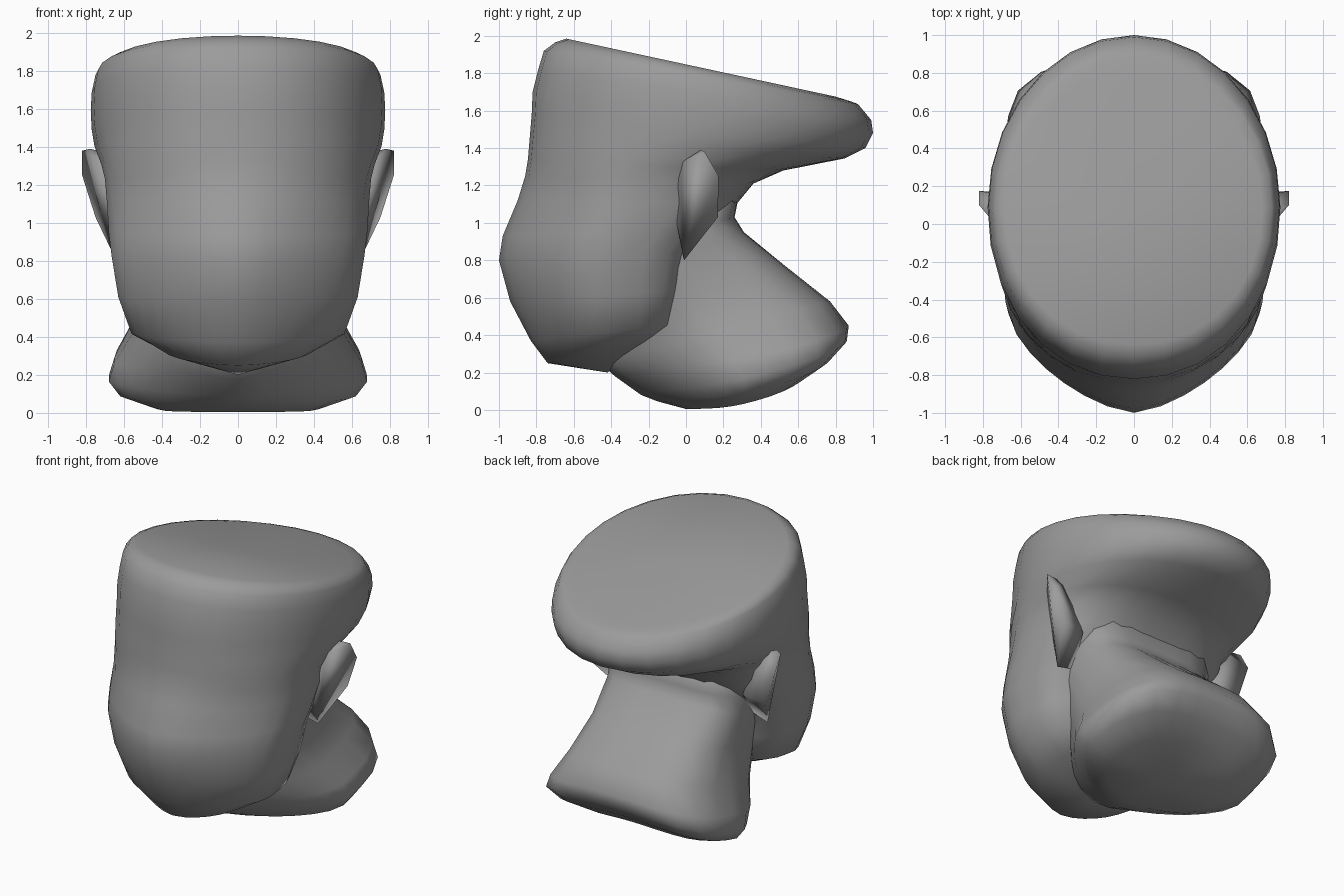
import bpy, bmesh
from math import sin, cos, pi

SEG = 28
grey = bpy.data.materials.new("dark_grey")
grey.diffuse_color = (0.33, 0.33, 0.33, 1)


def ring(yf, zf, yb, zb, w, nf, nb, sag=0.0):
    """Tilted superellipse from a front (y, z) to a back (y, z) point, half width w."""
    pts = []
    for i in range(SEG):
        a = 2 * pi * i / SEG
        c, s = cos(a), sin(a)
        n = nf if c > 0 else nb
        r = (abs(c) ** n + abs(s) ** n) ** (-1 / n)
        c, s = c * r, s * r
        t = (1 - c) / 2
        pts.append((w * s, yf + (yb - yf) * t, zf + (zb - zf) * t - sag * s * s))
    return pts


def finish(name, bm):
    bmesh.ops.recalc_face_normals(bm, faces=bm.faces)
    me = bpy.data.meshes.new(name)
    bm.to_mesh(me)
    bm.free()
    for p in me.polygons:
        p.use_smooth = True
    me.materials.append(grey)
    ob = bpy.data.objects.new(name, me)
    bpy.context.collection.objects.link(ob)
    return ob


def loft(name, rows, first, last):
    """Skin the rings and close each end with a fan to a centre point."""
    bm = bmesh.new()
    loops = [[bm.verts.new(p) for p in ring(*r)] for r in rows]
    for a, b in zip(loops, loops[1:]):
        for i in range(SEG):
            j = (i + 1) % SEG
            bm.faces.new((a[i], a[j], b[j], b[i]))
    for lp, (y, z) in ((loops[0], first), (loops[-1], last)):
        c = bm.verts.new((0, y, z))
        for i in range(SEG):
            bm.faces.new((lp[i], lp[(i + 1) % SEG], c))
    return finish(name, bm)


# Head: chin and jaw up to the overhanging skull and slanted flat top
loft("head", [
    (-0.74, 0.25, -0.10, 0.39, 0.38, 1.7, 3),
    (-0.83, 0.37, -0.04, 0.46, 0.56, 1.6, 4),
    (-0.94, 0.58, 0.00, 0.64, 0.63, 1.5, 4),
    (-1.00, 0.80, 0.05, 0.85, 0.665, 1.5, 4),
    (-0.98, 0.93, 0.15, 0.96, 0.68, 1.55, 3.6),
    (-0.90, 1.12, 0.27, 1.10, 0.69, 1.7, 3.2),
    (-0.86, 1.25, 0.36, 1.21, 0.70, 1.85, 2.8),
    (-0.845, 1.34, 0.52, 1.28, 0.72, 2, 2.5),
    (-0.835, 1.46, 0.85, 1.345, 0.755, 2.1, 2.1),
    (-0.825, 1.58, 0.96, 1.40, 0.77, 2.1, 2),
    (-0.82, 1.70, 1.00, 1.48, 0.775, 2.1, 2),
    (-0.79, 1.82, 0.99, 1.55, 0.77, 2.1, 2),
    (-0.76, 1.92, 0.92, 1.635, 0.75, 2.1, 2),
    (-0.70, 1.965, 0.88, 1.65, 0.73, 2.1, 2),
    (-0.64, 1.985, 0.80, 1.675, 0.68, 2.1, 2),
], (-0.42, 0.20), (0.08, 1.83))

# Neck: leans back, tapers to the throat and flares to a rounded base
loft("neck", [
    (-0.45, 1.20, 0.29, 1.18, 0.52, 1.5, 4),
    (-0.45, 0.85, 0.26, 1.03, 0.53, 1.5, 4),
    (-0.45, 0.68, 0.31, 0.95, 0.52, 1.5, 4),
    (-0.47, 0.46, 0.53, 0.77, 0.51, 1.5, 3.8),
    (-0.47, 0.26, 0.77, 0.58, 0.555, 1.4, 3.7),
    (-0.38, 0.18, 0.87, 0.45, 0.65, 1.35, 3.6, 0.05),
    (-0.24, 0.08, 0.86, 0.37, 0.68, 1.35, 3.6, 0.06),
    (-0.15, 0.045, 0.77, 0.27, 0.62, 1.5, 3.2, 0.07),
    (0.00, 0.005, 0.62, 0.16, 0.44, 1.8, 2.6, 0.05),
], (0.0, 1.15), (0.28, 0.05))

# Ears: flaps that open out towards the back and run down into the jaw
EAR = [(0.78, 0.08, 1.39), (0.82, 0.10, 1.38), (0.82, 0.175, 1.25),
       (0.75, 0.17, 1.03), (0.64, -0.01, 0.80), (0.71, -0.03, 1.32),
       (0.64, -0.06, 1.05), (0.66, 0.10, 1.36), (0.54, 0.13, 1.03),
       (0.50, -0.02, 0.84)]
for side, sx in (("right", -1), ("left", 1)):
    bm = bmesh.new()
    for x, y, z in EAR:
        bm.verts.new((sx * x, y, z))
    bmesh.ops.convex_hull(bm, input=bm.verts)
    finish(side + "_ear", bm)
